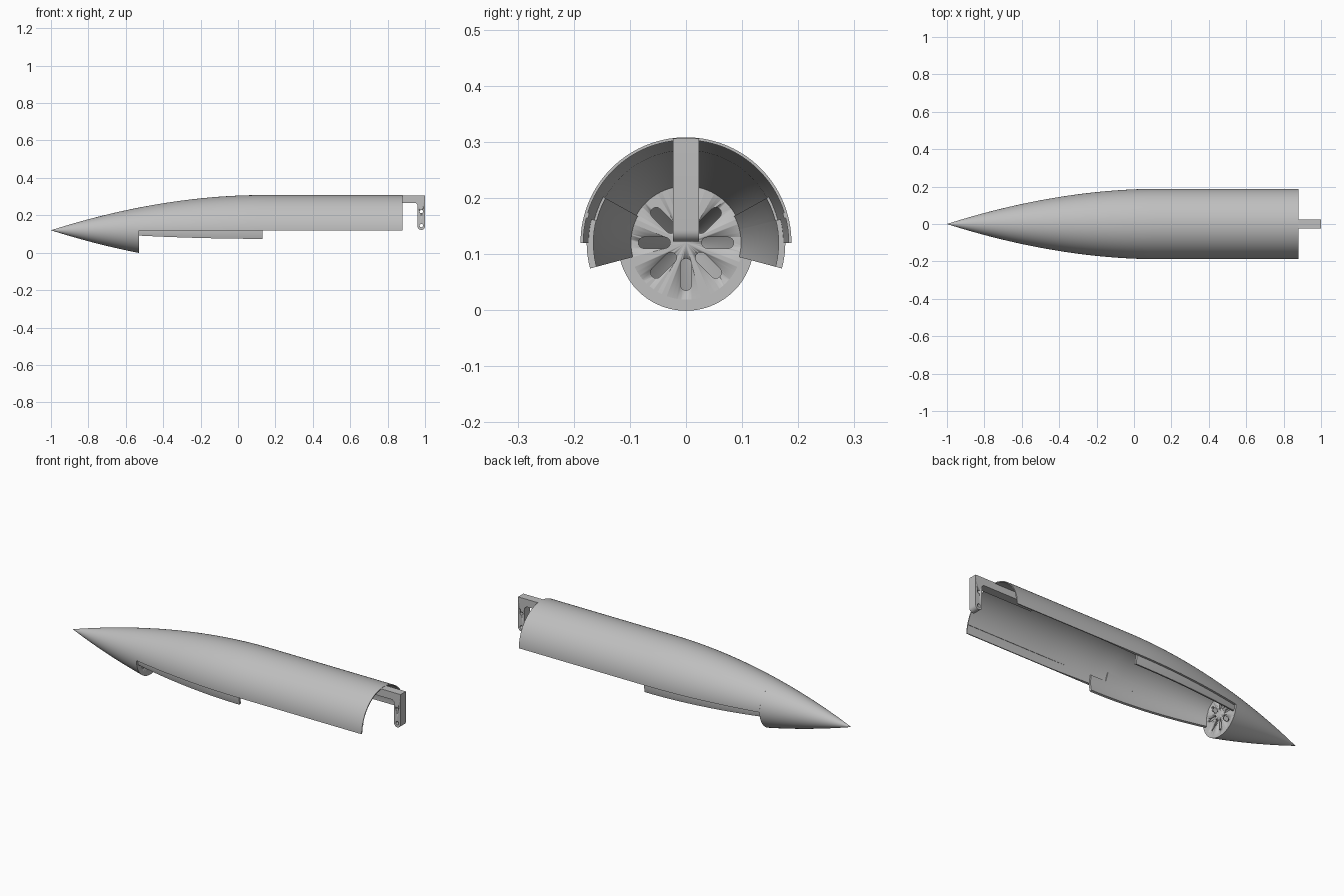
import bpy, bmesh, math
from mathutils import Matrix, Vector

if "Cube" in bpy.data.objects:
    bpy.data.objects.remove(bpy.data.objects["Cube"])

AXIS = 0.12      # height of the body axis
R = 0.188        # body radius
CUT = -0.53      # where the full nose ends
BASE = 0.12      # where the curve meets the straight barrel
TAIL = 0.88

grey = bpy.data.materials.new("plain grey")
grey.use_nodes = True
colour = (0.52, 0.52, 0.52, 1)
grey.diffuse_color = colour
grey.node_tree.nodes["Principled BSDF"].inputs["Base Color"].default_value = colour


def finish(name, bm, smooth=True):
    bmesh.ops.remove_doubles(bm, verts=bm.verts, dist=1e-6)
    bmesh.ops.recalc_face_normals(bm, faces=bm.faces)
    mesh = bpy.data.meshes.new(name)
    bm.to_mesh(mesh)
    bm.free()
    mesh.materials.append(grey)
    obj = bpy.data.objects.new(name, mesh)
    bpy.context.collection.objects.link(obj)
    bpy.ops.object.select_all(action="DESELECT")
    obj.select_set(True)
    bpy.context.view_layer.objects.active = obj
    if smooth:
        bpy.ops.object.shade_smooth_by_angle(angle=math.radians(30))
    return obj


def lathe(name, loop, start, end, steps):
    """Sweep a closed (x, radius) loop around the body axis; angle 0 is +y, 90 is up."""
    bm = bmesh.new()
    rings = []
    for i in range(steps + 1):
        a = math.radians(start + (end - start) * i / steps)
        rings.append([bm.verts.new((x, r * math.cos(a), AXIS + r * math.sin(a))) for x, r in loop])
    n = len(loop)
    for p, q in zip(rings, rings[1:]):
        for j in range(n):
            k = (j + 1) % n
            bm.faces.new((p[j], p[k], q[k], q[j]))
    if end - start < 360:
        bm.faces.new(rings[0])
        bm.faces.new(rings[-1])
    bmesh.ops.remove_doubles(bm, verts=bm.verts, dist=1e-6)
    return finish(name, bm)


def outer(x):
    if x >= BASE:
        return R
    return R * (1 - ((BASE - x) / (BASE + 1)) ** 1.9)


def inner(x):
    # thick wall in the nose, thinning towards the tail
    t = min(max((x - 0.0) / 0.35, 0), 1)
    return outer(x) - (0.02 - 0.015 * t)


def span(a, b, n):
    return [a + (b - a) * i / n for i in range(n + 1)]


def prism(name, points, depth, place):
    """Extrude a 2D outline by depth on both sides, then place it."""
    bm = bmesh.new()
    face = bm.faces.new([bm.verts.new((u, v, -depth)) for u, v in points])
    ext = bmesh.ops.extrude_face_region(bm, geom=[face])
    verts = [g for g in ext["geom"] if isinstance(g, bmesh.types.BMVert)]
    bmesh.ops.translate(bm, verts=verts, vec=(0, 0, 2 * depth))
    bmesh.ops.transform(bm, matrix=place, verts=bm.verts)
    return finish(name, bm)


def cut(target, cutter):
    mod = target.modifiers.new("cut", "BOOLEAN")
    mod.operation = "DIFFERENCE"
    mod.solver = "EXACT"
    mod.object = cutter
    bpy.context.view_layer.objects.active = target
    bpy.ops.object.modifier_apply(modifier=mod.name)
    bpy.data.objects.remove(cutter)


def arc(cx, cy, r, a0, a1, n=8):
    return [(cx + r * math.cos(math.radians(a)), cy + r * math.sin(math.radians(a)))
            for a in span(a0, a1, n)]


# Hollow nose cone, denser rings near the tip
xs = [-1 + (CUT + 1) * (i / 18) ** 1.5 for i in range(19)]
hollow = [(x, max(outer(x) - 0.02, 0)) for x in reversed(xs) if outer(x) > 0.02]
lathe("nose_cone", [(x, outer(x)) for x in xs] + hollow, 0, 360, 72)

# Vented bulkhead closing the nose
bulkhead = lathe("bulkhead", [(CUT - 0.012, 0), (CUT - 0.012, outer(CUT) - 0.003),
                              (CUT, outer(CUT) - 0.001), (CUT, 0)], 0, 360, 72)
slot = arc(0.075, 0, 0.01, -90, 90) + arc(0.038, 0, 0.01, 90, 270)
face_x = Matrix(((0, 0, 1, CUT), (1, 0, 0, 0), (0, 1, 0, AXIS), (0, 0, 0, 1)))
for i in range(8):
    turn = Matrix.Rotation(math.radians(45 * i), 4, "Z")
    cut(bulkhead, prism("slot_cutter", slot, 0.03, face_x @ turn))

# Half-round body shell
xs = span(CUT, BASE, 20) + span(BASE, TAIL, 8)[1:]
lathe("body_shell", [(x, outer(x)) for x in xs] + [(x, inner(x)) for x in reversed(xs)], 0, 180, 60)

# Joining lips below the shell edge, upper lip pads and tail rails on both sides
lip_x = span(CUT, 0.13, 14)
lip = [(x, outer(x) - 0.011) for x in lip_x] + [(x, outer(x) - 0.023) for x in reversed(lip_x)]
pad_x = span(CUT, 0.04, 12)
pad = [(x, outer(x) - 0.011) for x in pad_x] + [(x, outer(x) - 0.023) for x in reversed(pad_x)]
rail = [(0.13, 0.186), (TAIL, 0.186), (TAIL, 0.18), (0.13, 0.18)]
for side in ("left", "right"):
    def sweep(name, loop, a, b, n):
        lo, hi = (a, b) if side == "left" else (180 - b, 180 - a)
        lathe(side + name, loop, lo, hi, n)
    sweep("_joining_lip", lip, -15, 14, 10)
    sweep("_lip_pad", pad, 14, 29, 5)
    sweep("_tail_rail", rail, 14, 17, 2)

# Tail bracket: arm under the crown and a drilled post with a rounded foot
top = AXIS + R - 0.002
profile = ([(0.62, top), (1.0, top)] + arc(0.98, 0.142, 0.02, 0, -180, 12)
           + [(0.96, 0.255), (0.95, 0.265), (0.62, 0.265)])
face_y = Matrix(((1, 0, 0, 0), (0, 0, -1, 0), (0, 1, 0, 0), (0, 0, 0, 1)))
bracket = prism("tail_bracket", profile, 0.023, face_y)
for z in (0.145, 0.22):
    cut(bracket, prism("hole_cutter", arc(0.98, z, 0.009, 0, 345, 23), 0.05, face_y))
